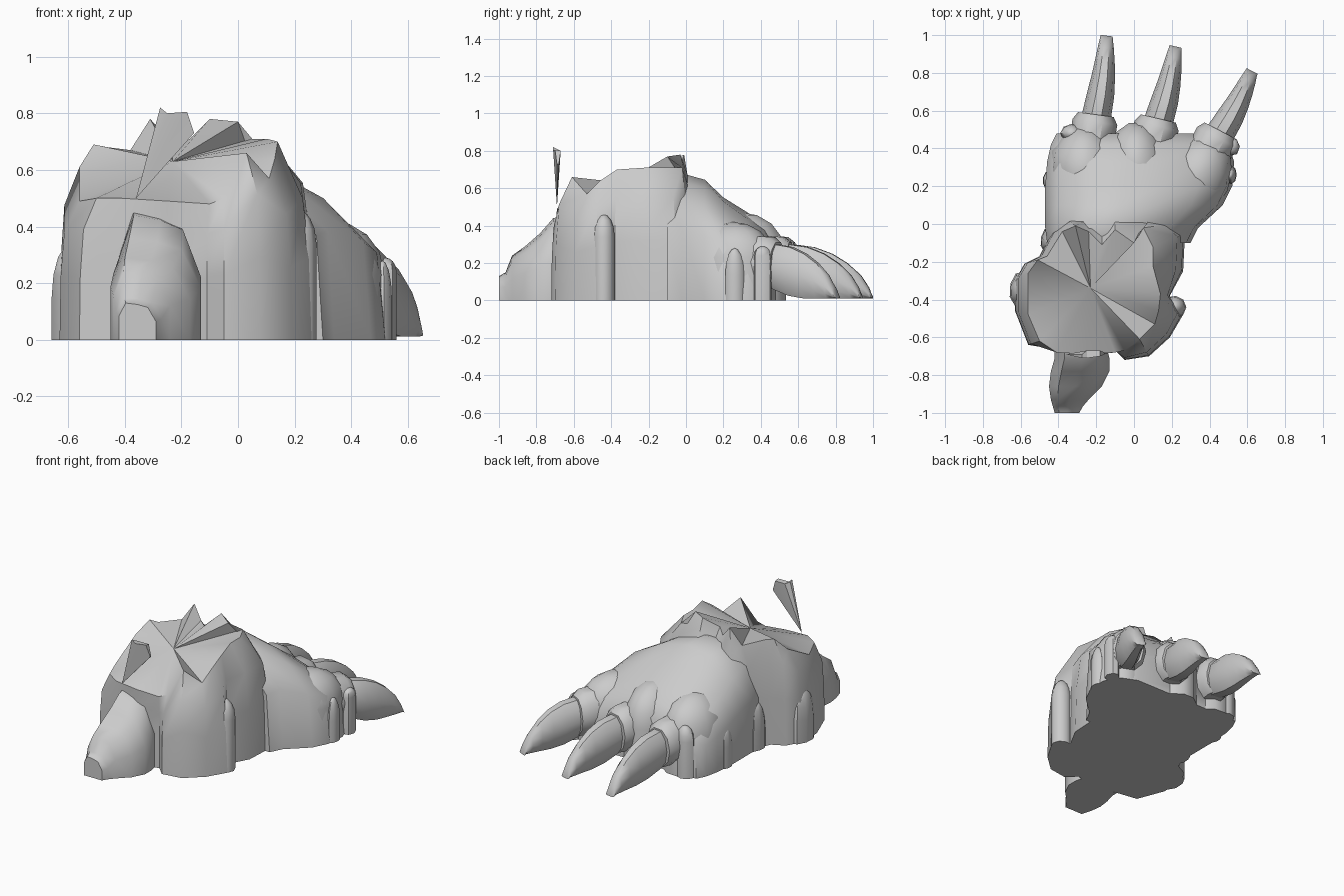
import bpy, bmesh, math, random
from mathutils import Vector

if "Cube" in bpy.data.objects:
    bpy.data.objects.remove(bpy.data.objects["Cube"])

random.seed(4)
grey = bpy.data.materials.new("stone_grey")
grey.diffuse_color = (0.6, 0.6, 0.6, 1)
grey.use_nodes = True
grey.node_tree.nodes["Principled BSDF"].inputs["Base Color"].default_value = grey.diffuse_color


def finish(name, bm, angle=38):
    """Write a bmesh to an object, smooth except along sharp edges."""
    bmesh.ops.recalc_face_normals(bm, faces=bm.faces)
    for f in bm.faces:
        f.smooth = True
    for e in bm.edges:
        e.smooth = len(e.link_faces) == 2 and e.calc_face_angle(0) < math.radians(angle)
    me = bpy.data.meshes.new(name)
    bm.to_mesh(me)
    bm.free()
    me.materials.append(grey)
    ob = bpy.data.objects.new(name, me)
    bpy.context.collection.objects.link(ob)
    return ob


def loft(name, rings, centre=None, angle=38):
    """Skin closed rings; the last ring closes to a centre point if given."""
    bm = bmesh.new()
    vs = [[bm.verts.new(p) for p in r] for r in rings]
    n = len(vs[0])
    for a, b in zip(vs, vs[1:]):
        for i in range(n):
            j = (i + 1) % n
            bm.faces.new((a[i], a[j], b[j], b[i]))
    bm.faces.new(vs[0])
    if centre:
        c = bm.verts.new(centre)
        for i in range(n):
            bm.faces.new((vs[-1][i], vs[-1][(i + 1) % n], c))
    else:
        bm.faces.new(vs[-1])
    return finish(name, bm, angle)


def arch_loft(name, sections, fx, fz, wobble=0.0):
    """Loft along y; each section is (y, x left, x right, height)."""
    rings = []
    for y, xl, xr, h in sections:
        ring = []
        for a, b in zip(fx, fz):
            k = 1 + random.uniform(-wobble, wobble)
            ring.append((xl + (xr - xl) * a, y, h * b * k))
        rings.append(ring)
    return loft(name, rings, angle=50)


def dome(name, x, y, rx, ry, h, skirt, n=12, turn=0.0, wobble=0.04):
    """Upright lump: vertical skirt with a rounded top."""
    ks = [1 + random.uniform(-wobble, wobble) for _ in range(n)]
    levels = [(1, 0), (1, skirt)]
    for d in (25, 48, 70):
        a = math.radians(d)
        levels.append((math.cos(a), skirt + (h - skirt) * math.sin(a)))
    c, s = math.cos(turn), math.sin(turn)
    rings = []
    for r, z in levels:
        ring = []
        for i, k in enumerate(ks):
            t = 2 * math.pi * i / n
            u, v = rx * r * k * math.cos(t), ry * r * k * math.sin(t)
            ring.append((x + u * c - v * s, y + u * s + v * c, z))
        rings.append(ring)
    return loft(name, rings, (x, y, h), 45)


# Ankle stump: rim x, y, z then footprint x, y
stump = [
    (-.41, -.68, .50, -.43, -.66), (-.25, -.69, .49, -.25, -.70), (-.10, -.68, .48, -.11, -.66),
    (-.05, -.67, .50, -.05, -.72), (.03, -.61, .66, .08, -.70), (.11, -.53, .57, .19, -.60),
    (.13, -.46, .64, .26, -.48), (.14, -.37, .70, .19, -.38), (.10, -.22, .71, .26, -.25),
    (.10, -.12, .71, .27, -.05), (.05, -.02, .71, .20, .00), (.00, -.10, .77, .10, .05),
    (-.10, -.03, .78, -.10, .05), (-.17, -.11, .71, -.17, .05), (-.24, -.04, .70, -.24, .05),
    (-.31, -.01, .78, -.35, .02), (-.38, -.04, .67, -.44, -.05), (-.46, -.17, .68, -.50, -.17),
    (-.51, -.19, .69, -.58, -.21), (-.56, -.26, .61, -.63, -.30), (-.56, -.48, .49, -.63, -.46),
    (-.50, -.62, .50, -.56, -.64)]
rings = []
for lift, blend in ((0, 0), (.45, .05), (.78, .24), (1, 1)):
    rings.append([(bx + (x - bx) * blend, by + (y - by) * blend, z * lift)
                  for x, y, z, bx, by in stump])
loft("ankle_stump", rings, (-.23, -.34, .63), 40)

# Forefoot slope
arch_loft("forefoot", [
    (-.10, -.46, .30, .66), (-.02, -.47, .34, .69), (.10, -.47, .47, .64), (.20, -.47, .52, .56),
    (.33, -.46, .53, .47), (.42, -.44, .50, .40), (.48, -.41, .37, .31)],
    [0, 0, .07, .24, .42, .62, .82, .97, 1], [0, .5, .8, .96, 1, .93, .77, .55, 0], .02)

# Heel spur
arch_loft("heel", [
    (-1.0, -.42, -.29, .13), (-.965, -.43, -.27, .15), (-.93, -.44, -.24, .24), (-.86, -.45, -.17, .29),
    (-.78, -.44, -.13, .36), (-.71, -.42, -.13, .44), (-.67, -.42, -.14, .45)],
    [0, 0, .18, .5, .78, 1, 1], [0, .65, 1, .96, .88, .5, 0])

# Toe pads
dome("left_toe", -.26, .28, .185, .24, .46, .24, 14)
dome("middle_toe", .01, .30, .17, .245, .47, .24, 14)
dome("right_toe", .33, .25, .175, .23, .42, .23, 14, turn=-.45)

# Lumps and folds around the outline: x, y, rx, ry, height, skirt
lumps = [(-.59, -.35, .07, .10, .34, .15), (-.45, -.09, .045, .07, .30, .12),
         (-.45, .23, .035, .05, .26, .14), (.51, .26, .035, .05, .28, .14),
         (.21, -.44, .065, .06, .46, .34)]
for i, (x, y, rx, ry, h, s) in enumerate(lumps):
    dome(f"skin_fold_{i + 1}", x, y, rx, ry, h, s, 9)


def ridge(base, direction, s, width, top, bottom, bend=0.0):
    """Rounded cross-section standing across a claw."""
    side = Vector((direction.y, -direction.x, 0))
    p = base + direction * s + side * bend
    tall = top - bottom
    shape = [(-.2, 0), (-.42, .2), (-.5, .5), (-.4, .82), (-.17, 1),
             (.17, 1), (.4, .82), (.5, .5), (.45, .2), (.25, 0)]
    return [p + side * (u * width) + Vector((0, 0, bottom + v * tall)) for u, v in shape]


# Claws with cuticle collars
claws = [("left", (-.21, .52), (-.145, .997)), ("middle", (.115, .50), (.22, .94)),
         ("right", (.43, .44), (.625, .81))]
for name, b, t in claws:
    base = Vector((*b, 0))
    run = Vector((*t, 0)) - base
    d, length = run.normalized(), run.length
    profile = [(-.10, .14, .29, .09), (.12, .155, .30, .06), (.35, .145, .285, .025), (.55, .125, .25, .012),
               (.72, .105, .20, .012), (.87, .085, .135, .012), (.96, .07, .07, .012), (1, .065, .02, .012)]
    loft(f"{name}_claw", [ridge(base, d, s * length, w, z, lo, .012 * math.sin(math.pi * s))
                          for s, w, z, lo in profile])
    loft(f"{name}_cuticle", [ridge(base, d, s, w, z, .07) for s, w, z in
                             ((-.09, .23, .345), (.02, .24, .34), (.06, .19, .31))])

# Cuticle flaps beside the right and left claws
dome("right_cuticle_flap", .52, .41, .04, .05, .29, .24, 7)
dome("left_cuticle_flap", -.33, .48, .06, .05, .33, .24, 8)

# Loose splinter standing on the front rim
bm = bmesh.new()
tip = bm.verts.new((-.36, -.69, .50))
front = [bm.verts.new(p) for p in ((-.275, -.71, .82), (-.25, -.71, .80), (-.18, -.70, .805), (-.155, -.69, .73))]
back = [bm.verts.new(p) for p in ((-.275, -.69, .81), (-.25, -.67, .80), (-.18, -.67, .80), (-.155, -.68, .73))]
for i in range(3):
    bm.faces.new((tip, front[i], front[i + 1]))
    bm.faces.new((tip, back[i + 1], back[i]))
    bm.faces.new((front[i], back[i], back[i + 1], front[i + 1]))
bm.faces.new((tip, back[0], front[0]))
bm.faces.new((tip, front[3], back[3]))
finish("rim_splinter", bm, 20)
